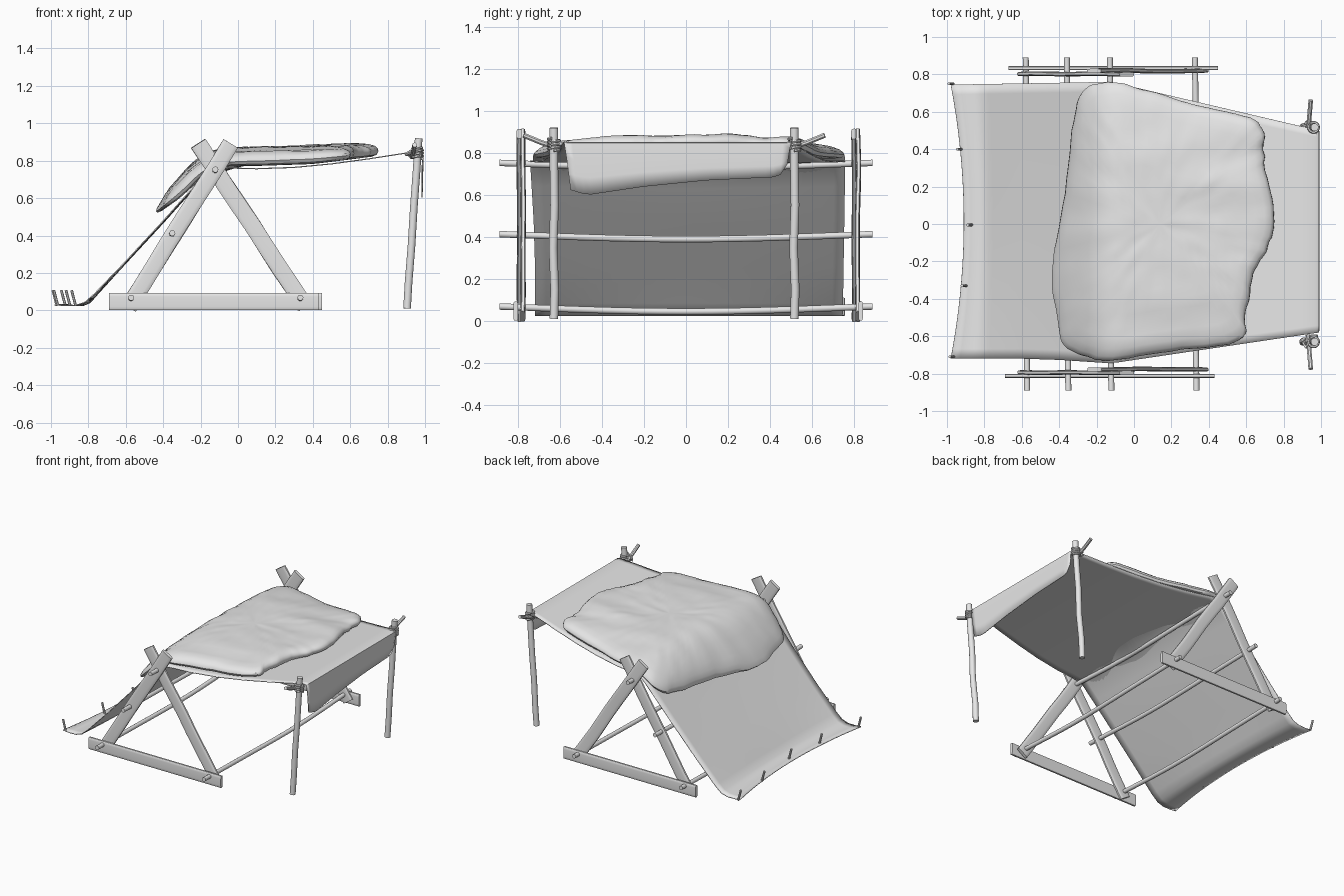
import bpy, bmesh, math, random
from mathutils import Vector, noise

random.seed(4)
cube = bpy.data.objects.get("Cube")
if cube:
    bpy.data.objects.remove(cube, do_unlink=True)

grey = bpy.data.materials.new("plain_grey")
grey.use_nodes = True
grey.diffuse_color = (0.8, 0.8, 0.8, 1)
grey.node_tree.nodes["Principled BSDF"].inputs["Base Color"].default_value = (0.8, 0.8, 0.8, 1)
parts = []


def finish(name, bm):
    bmesh.ops.recalc_face_normals(bm, faces=bm.faces)
    mesh = bpy.data.meshes.new(name)
    bm.to_mesh(mesh)
    bm.free()
    obj = bpy.data.objects.new(name, mesh)
    mesh.materials.append(grey)
    bpy.context.collection.objects.link(obj)
    parts.append(obj)
    return obj


def bridge(bm, a, b, closed=True):
    n = len(a)
    for i in range(n if closed else n - 1):
        j = (i + 1) % n
        bm.faces.new((a[i], a[j], b[j], b[i]))


def lerp_table(table, x):
    """Piecewise linear lookup in a list of (x, value)."""
    for (x0, v0), (x1, v1) in zip(table, table[1:]):
        if x <= x1:
            return v0 + (v1 - v0) * max(0, (x - x0) / (x1 - x0))
    return table[-1][1]


def beam(name, path, wide, thick, sides=10, power=1.0):
    """Sweep a rounded section along a path; low power makes it boxier."""
    path = [Vector(p) for p in path]
    bm, rings = bmesh.new(), []
    for i, p in enumerate(path):
        d = (path[min(i + 1, len(path) - 1)] - path[max(i - 1, 0)]).normalized()
        ref = Vector((1, 0, 0)) if abs(d.y) > 0.8 else Vector((0, 1, 0))
        u = d.cross(ref).normalized()
        v = u.cross(d)
        ring = []
        for k in range(sides):
            t = math.tau * (k + 0.5) / sides
            c, s = math.cos(t), math.sin(t)
            c = math.copysign(abs(c) ** power, c)
            s = math.copysign(abs(s) ** power, s)
            ring.append(bm.verts.new(p + u * c * wide + v * s * thick))
        rings.append(ring)
    for a, b in zip(rings, rings[1:]):
        bridge(bm, a, b)
    bm.faces.new(rings[0])
    bm.faces.new(rings[-1])
    return finish(name, bm)


def wobbly(a, b, amount, steps=8):
    """Path from a to b with a gentle natural waver."""
    a, b = Vector(a), Vector(b)
    off = Vector([random.uniform(0, 9) for _ in range(3)])
    return [a.lerp(b, i / steps) + noise.noise_vector(off + Vector((i * 0.45, 0, 0))) * amount
            for i in range(steps + 1)]


# Two A-shaped side frames made of split planks
for side, y_foot, y_rear, y_fore, dx in (("right", -0.812, -0.795, -0.776, 0),
                                         ("left", 0.833, 0.802, 0.82, 0.018)):
    beam(side + "_foot_plank", [(-0.69 + dx, y_foot, 0.046), (0.43 + dx, y_foot, 0.046)],
         0.046, 0.011, 12, 0.4)
    beam(side + "_rear_leg", wobbly((-0.585, y_rear, 0.02), (-0.037, y_rear, 0.893), 0.006),
         0.046, 0.012, 12, 0.5)
    beam(side + "_fore_leg", wobbly((0.36, y_fore, 0.02), (-0.213, y_fore, 0.89), 0.006),
         0.046, 0.012, 12, 0.5)

# Long cross rods through both frames
for name, x, z in (("rear_foot_rod", -0.575, 0.05), ("fore_foot_rod", 0.33, 0.05),
                   ("middle_rod", -0.355, 0.395), ("ridge_rod", -0.125, 0.735)):
    path = [(x + 0.004 * math.sin(y * 5), y, z + 0.016 * abs(y) ** 2 - 0.006 * math.cos(y * 3))
            for y in [-0.89 + 1.78 * i / 14 for i in range(15)]]
    beam(name, path, 0.016, 0.016)

# Two leaning poles with a short tie stick and rope lashing
for side, y, s in (("right", -0.63, -1), ("left", 0.517, 1)):
    beam(side + "_pole", [(0.904, y, 0.01), (0.912, y + 0.004, 0.15), (0.928, y - 0.004, 0.35),
                          (0.94, y + 0.003, 0.55), (0.955, y, 0.75), (0.966, y, 0.92)],
         0.021, 0.021, 12)
    beam(side + "_tie_stick", [(0.93, y - s * 0.035, 0.82), (0.938, y + s * 0.06, 0.85),
                               (0.945, y + s * 0.145, 0.885)], 0.013, 0.013, 8)
    coil = [(0.96 + 0.027 * math.cos(t), y + 0.027 * math.sin(t), 0.81 + 0.0024 * t)
            for t in [i * math.tau / 14 for i in range(14 * 4)]]
    beam(side + "_lashing", coil, 0.0075, 0.0075, 6)
    beam(side + "_tie_cord", [(0.98, y - s * 0.03, 0.845), (0.95, y - s * 0.03, 0.825),
                              (0.9, y + s * 0.005, 0.835), (0.925, y + s * 0.03, 0.85)],
         0.01, 0.01, 6)

# Cloth sheet: ground edge, slope, ridge, sagging awning and hanging flap
PROFILE = [(-0.98, 0.03), (-0.93, 0.025), (-0.87, 0.026), (-0.82, 0.042), (-0.77, 0.085),
           (-0.6, 0.262), (-0.4, 0.478), (-0.25, 0.645), (-0.16, 0.742), (-0.13, 0.76),
           (-0.08, 0.762), (0.1, 0.757), (0.3, 0.764), (0.5, 0.783), (0.7, 0.81),
           (0.88, 0.838), (0.97, 0.85), (0.986, 0.845)]
Y_LOW = [(-0.98, -0.72), (-0.5, -0.72), (-0.12, -0.745), (0.99, -0.58)]
Y_HIGH = [(-0.98, 0.745), (-0.12, 0.76), (0.99, 0.5)]
FLAP = [(-0.6, 0.7), (-0.555, 0.625), (-0.47, 0.6), (-0.2, 0.64), (0.1, 0.67),
        (0.42, 0.685), (0.46, 0.7), (0.5, 0.78)]
COLS = 28
bm, rows = bmesh.new(), []
for x, z in PROFILE:
    lo, hi = lerp_table(Y_LOW, x), lerp_table(Y_HIGH, x)
    row = []
    for i in range(COLS + 1):
        v = i / COLS
        bow = 1 - (2 * v - 1) ** 2
        pull = 0.07 * bow * max(0, min(1, (-0.7 - x) / 0.28))
        sag = 0.01 * bow if -0.75 < x < -0.2 else 0
        row.append(bm.verts.new((x + pull, lo + (hi - lo) * v, z - sag)))
    rows.append(row)
for k in range(1, 4):
    row = []
    for v in rows[len(PROFILE) - 1]:
        y = v.co.y + 0.03 * k / 3 * (1 if v.co.y < 0 else -1) * abs(v.co.y / 0.58) ** 4
        z = v.co.z + (lerp_table(FLAP, y) - v.co.z) * k / 3
        row.append(bm.verts.new((0.99 - 0.002 * k, y, z)))
    rows.append(row)
for a, b in zip(rows, rows[1:]):
    bridge(bm, a, b, closed=False)
cloth = finish("cloth_sheet", bm)
mod = cloth.modifiers.new("thickness", "SOLIDIFY")
mod.thickness, mod.offset = 0.006, 0

# Small pegs pinning the ground edge
for i, (x, y) in enumerate(((-0.98, 0.75), (-0.935, 0.4), (-0.88, -0.005),
                            (-0.91, -0.33), (-0.975, -0.71))):
    beam(f"ground_peg_{i + 1}", [(x + 0.012, y, 0.025), (x, y, 0.07), (x - 0.01, y, 0.108)],
         0.008, 0.008, 8)

# Thick, lumpy hide thrown over the ridge
OUTLINE = [(-0.29, 0.69), (-0.2, 0.75), (-0.07, 0.75), (0.15, 0.69), (0.35, 0.63), (0.62, 0.57),
           (0.69, 0.5), (0.7, 0.33), (0.75, 0.05), (0.7, -0.15), (0.64, -0.27), (0.6, -0.48),
           (0.55, -0.63), (0.2, -0.68), (-0.12, -0.73), (-0.25, -0.71), (-0.37, -0.65),
           (-0.41, -0.5), (-0.44, -0.25), (-0.38, 0.1), (-0.33, 0.5)]
TOP = [(-0.45, 0.54), (-0.39, 0.635), (-0.26, 0.78), (-0.17, 0.842), (-0.08, 0.868),
       (0.1, 0.876), (0.35, 0.878), (0.6, 0.892), (0.76, 0.9)]
BOTTOM = [(-0.45, 0.5), (-0.3, 0.605), (-0.2, 0.71), (-0.12, 0.772), (0.1, 0.772),
          (0.4, 0.782), (0.76, 0.825)]
CENTRE = Vector((0.14, 0, 0))
# (distance from centre, height between bottom and top)
RINGS = [(r / 12, 1 - 0.15 * (r / 12) ** 4) for r in range(1, 12)]
RINGS += [(0.97, 0.74), (0.995, 0.55), (1.0, 0.35), (0.985, 0.12), (0.94, 0.02), (0.6, 0.0), (0.2, 0.0)]


def soft(table, x):
    return sum(lerp_table(table, x + d * 0.025) for d in (-1, 0, 1)) / 3


def hide_point(p, h):
    low, high = soft(BOTTOM, p.x), soft(TOP, p.x)
    folds = noise.noise(Vector((p.x * 2.5, p.y * 7, 1))) * 0.014
    lumps = noise.noise(Vector((p.x * 14, p.y * 14, 4))) * 0.005
    drop = 0.035 * abs(p.y / 0.72) ** 3
    return (p.x, p.y, low + (high - drop + folds + lumps - low) * h)


edge = []
for i in range(len(OUTLINE)):
    a, b, c, d = [Vector(OUTLINE[(i + k) % len(OUTLINE)]).to_3d() for k in (-1, 0, 1, 2)]
    for s in range(6):
        t = s / 6
        p = 0.5 * (2 * b + (c - a) * t + (2 * a - 5 * b + 4 * c - d) * t ** 2
                   + (3 * b - a - 3 * c + d) * t ** 3)
        rag = 0.016 if p.x > 0.5 else 0.007
        edge.append(p + noise.noise_vector(p * 16) * rag)

bm, rings = bmesh.new(), []
for r, h in RINGS:
    rings.append([bm.verts.new(hide_point(CENTRE.lerp(p, r), h)) for p in edge])
for a, b in zip(rings, rings[1:]):
    bridge(bm, a, b)
for ring, h in ((rings[0], 1), (rings[-1], 0)):
    tip = bm.verts.new(hide_point(CENTRE, h))
    for i in range(len(ring)):
        bm.faces.new((ring[i - 1], ring[i], tip))
finish("hide_cover", bm)

# Smooth shading with sharp edges kept
bpy.ops.object.select_all(action="DESELECT")
for obj in parts:
    obj.select_set(True)
bpy.context.view_layer.objects.active = parts[0]
bpy.ops.object.shade_smooth_by_angle(angle=math.radians(40))
